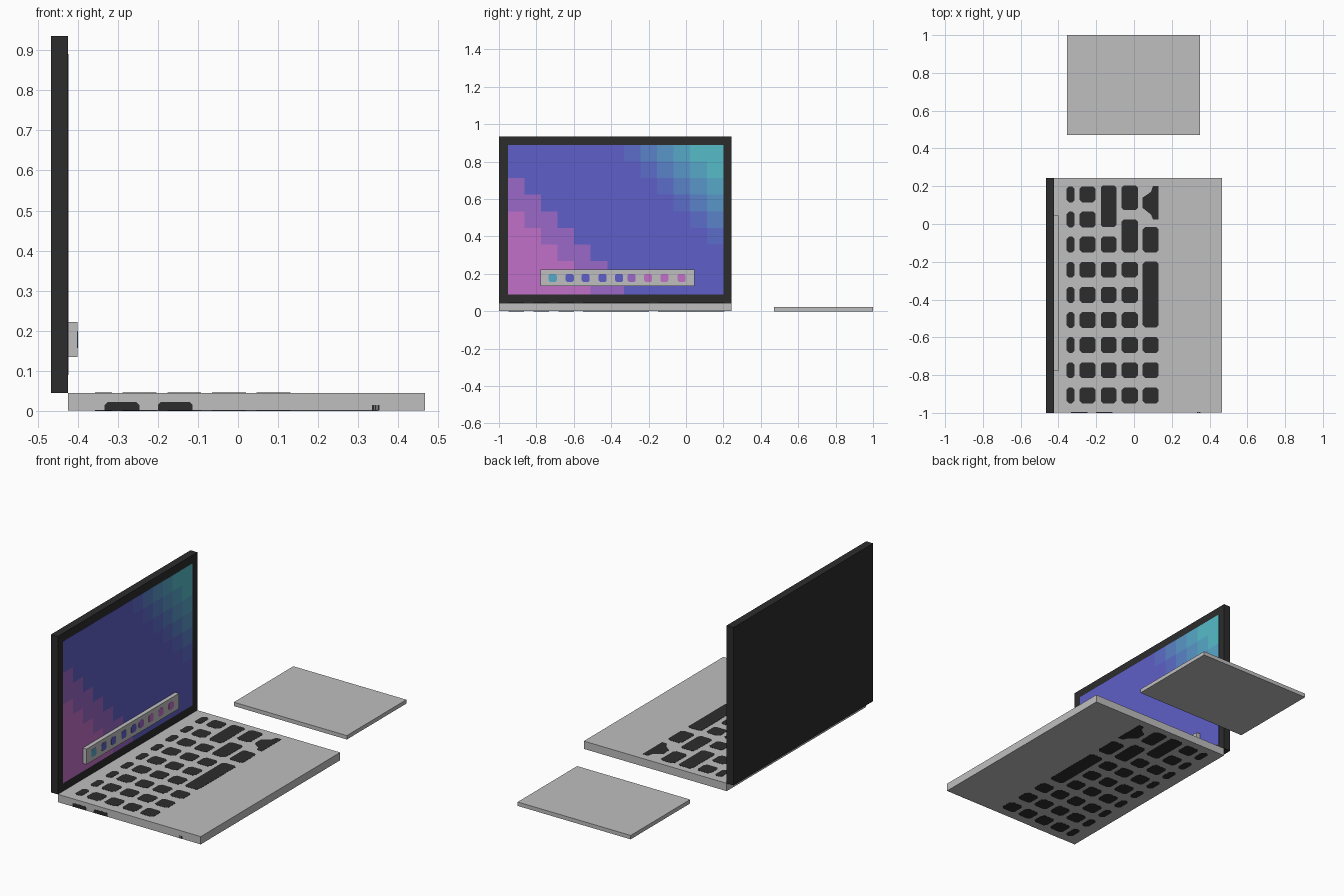
import bpy, bmesh

if "Cube" in bpy.data.objects:
    bpy.data.objects.remove(bpy.data.objects["Cube"])

def material(name, hex_code):
    lin = []
    for i in (0, 2, 4):
        c = int(hex_code[i:i + 2], 16) / 255
        lin.append(c / 12.92 if c <= 0.04045 else ((c + 0.055) / 1.055) ** 2.4)
    m = bpy.data.materials.new(name)
    m.diffuse_color = (*lin, 1)
    m.use_nodes = True
    m.node_tree.nodes["Principled BSDF"].inputs["Base Color"].default_value = m.diffuse_color
    return m

black = material("black", "2c2c2c")
grey = material("light_grey", "bfbfbf")
blue = material("blue", "5e5ec8")
purple = material("purple", "9a68c8")
pink = material("pink", "c070c8")
blue_2 = material("blue_tint", "5c6cc8")
blue_3 = material("sky_blue", "5a82c8")
blue_4 = material("cyan_blue", "5896c8")
blue_5 = material("cyan", "57a8c8")
teal = material("teal", "56bcc8")

def finish(name, bm, mats):
    bmesh.ops.recalc_face_normals(bm, faces=bm.faces[:])
    me = bpy.data.meshes.new(name)
    bm.to_mesh(me)
    bm.free()
    for m in mats:
        me.materials.append(m)
    ob = bpy.data.objects.new(name, me)
    bpy.context.collection.objects.link(ob)
    return ob

def prism(bm, pts, axis, lo, hi):
    """Extrude a 2D outline along an axis (0=x, 1=y, 2=z)."""
    def at(p, d):
        v = list(p)
        v.insert(axis, d)
        return bm.verts.new(v)
    a = [at(p, lo) for p in pts]
    b = [at(p, hi) for p in pts]
    bm.faces.new(a)
    bm.faces.new(b)
    n = len(pts)
    for i in range(n):
        bm.faces.new((a[i], a[(i + 1) % n], b[(i + 1) % n], b[i]))

def rect(x0, x1, y0, y1, c=0.0):
    """Rectangle outline with optional clipped corners."""
    if c == 0:
        return [(x0, y0), (x1, y0), (x1, y1), (x0, y1)]
    return [(x0 + c, y0), (x1 - c, y0), (x1, y0 + c), (x1, y1 - c),
            (x1 - c, y1), (x0 + c, y1), (x0, y1 - c), (x0, y0 + c)]

def box(name, x, y, z, mat):
    bm = bmesh.new()
    prism(bm, rect(*x, *y), 2, *z)
    return finish(name, bm, [mat])

# Main bodies
box("keyboard_base", (-0.424, 0.467), (-0.999, 0.243), (0.001, 0.045), grey)
box("screen_lid", (-0.467, -0.424), (-1, 0.244), (0.045, 0.935), black)
box("side_pad", (-0.355, 0.35), (0.47, 1.0), (0, 0.022), grey)
box("dock_bar", (-0.424, -0.4), (-0.778, 0.045), (0.135, 0.222), grey)

# Display: grid of cells coloured by diagonal bands
bm = bmesh.new()
NC, NR = 13, 9
y0, y1, z0, z1, X = -0.953, 0.2, 0.09, 0.89, -0.423
grid = [[bm.verts.new((X, y0 + (y1 - y0) * i / NC, z1 + (z0 - z1) * j / NR))
         for i in range(NC + 1)] for j in range(NR + 1)]
bands = {-4: 2, -3: 1, -2: 1, 7: 3, 8: 4, 9: 5, 10: 6, 11: 7}
for j in range(NR):
    for i in range(NC):
        f = bm.faces.new((grid[j][i], grid[j + 1][i], grid[j + 1][i + 1], grid[j][i + 1]))
        f.material_index = bands.get(max(-4, min(11, i - j)), 0)
# thin rim joins the plate to the lid
edges = [e for e in bm.edges if e.is_boundary]
rim = bmesh.ops.extrude_edge_only(bm, edges=edges)["geom"]
for v in rim:
    if isinstance(v, bmesh.types.BMVert):
        v.co.x = -0.424
finish("display", bm, [blue, purple, pink, blue_2, blue_3, blue_4, blue_5, teal])

# Dock icons
icons = [(-0.713, blue_5), (-0.622, blue), (-0.537, blue), (-0.446, blue), (-0.358, blue),
         (-0.291, purple), (-0.203, pink), (-0.115, pink), (-0.024, pink)]
for k, (y, m) in enumerate(icons):
    bm = bmesh.new()
    prism(bm, rect(y - 0.022, y + 0.022, 0.157, 0.2, 0.008), 0, -0.4, -0.399)
    finish(f"dock_icon_{k + 1}", bm, [m])

# Keys, shown on the top and the underside of the base
rows = [0.157 - 0.133 * k for k in range(9)]
H = 0.042
def spans(first):
    return [(r - H, r + H) for r in rows[first:]]
columns = [
    ((-0.357, -0.314), spans(0)),
    ((-0.288, -0.203), spans(0)),
    ((-0.176, -0.092), [(-0.017, 0.205)] + spans(2)),
    ((-0.065, 0.02), [(0.073, 0.205), (-0.15, 0.025)] + spans(3)),
    ((0.046, 0.131), [(-0.15, -0.017), (-0.547, -0.198)] + spans(6)),
]
arrows = [(0.131, 0.2), (0.1, 0.2), (0.09, 0.17), (0.046, 0.14),
          (0.046, 0.085), (0.09, 0.05), (0.1, 0.025), (0.131, 0.025)]
for name, lo, hi in (("keys_top", 0.045, 0.046), ("keys_underside", 0.0, 0.001)):
    bm = bmesh.new()
    for xs, ys in columns:
        for s in ys:
            prism(bm, rect(*xs, *s, 0.013), 2, lo, hi)
    prism(bm, arrows, 2, lo, hi)
    finish(name, bm, [black])

# Marks on the front edge
bm = bmesh.new()
for x in (-0.333, -0.2):
    prism(bm, [(x, 0.001), (x + 0.087, 0.001), (x + 0.087, 0.015),
               (x + 0.08, 0.022), (x + 0.007, 0.022), (x, 0.015)], 1, -1, -0.999)
for x in (0.334, 0.341, 0.348):
    prism(bm, rect(x, x + 0.005, 0.001, 0.015), 1, -1, -0.999)
finish("front_ports", bm, [black])
